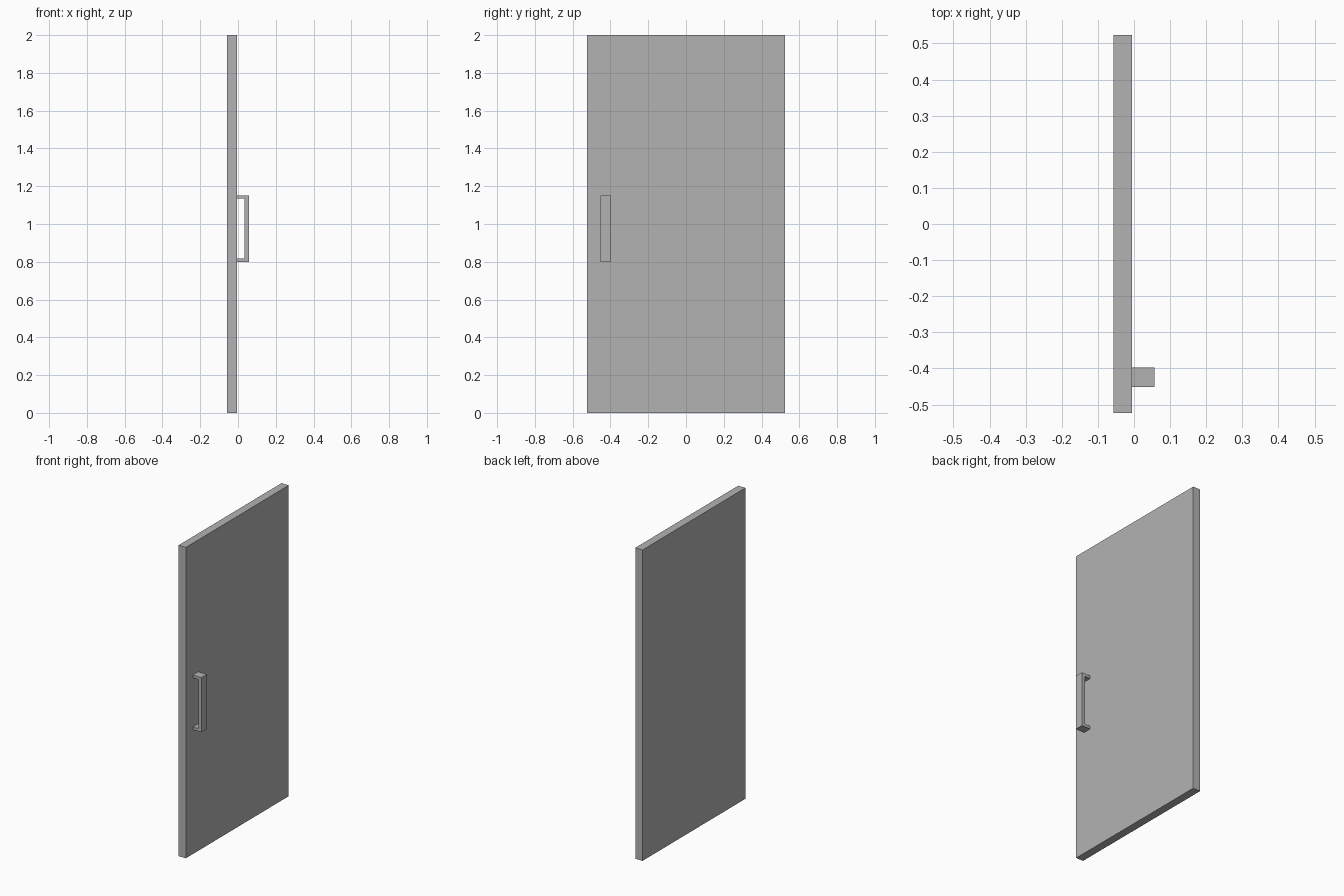
import bpy
import bmesh

cube = bpy.data.objects.get("Cube")
if cube:
    bpy.data.objects.remove(cube, do_unlink=True)

# One plain grey for the whole model
grey = bpy.data.materials.new("plain grey")
grey.use_nodes = True
colour = (0.45, 0.45, 0.45, 1.0)
grey.diffuse_color = colour
grey.node_tree.nodes["Principled BSDF"].inputs["Base Color"].default_value = colour


def extrude_profile(name, outline, y_front, y_back):
    """Extrude an outline in the x-z plane from y_front to y_back."""
    bm = bmesh.new()
    face = bm.faces.new([bm.verts.new((x, y_front, z)) for x, z in outline])
    result = bmesh.ops.extrude_face_region(bm, geom=[face])
    moved = [v for v in result["geom"] if isinstance(v, bmesh.types.BMVert)]
    bmesh.ops.translate(bm, verts=moved, vec=(0, y_back - y_front, 0))
    bmesh.ops.recalc_face_normals(bm, faces=bm.faces)
    mesh = bpy.data.meshes.new(name)
    bm.to_mesh(mesh)
    bm.free()
    mesh.materials.append(grey)
    obj = bpy.data.objects.new(name, mesh)
    bpy.context.collection.objects.link(obj)
    return obj


# Door slab
back, face_x = -0.057, -0.005
extrude_profile("door_panel",
                [(back, 0), (face_x, 0), (face_x, 2), (back, 2)],
                -0.523, 0.523)

# Bracket-shaped pull handle, standing off the door face
grip_in, grip_out = 0.035, 0.057
low, high, arm = 0.8, 1.152, 0.018
extrude_profile("pull_handle",
                [(face_x, low), (grip_out, low), (grip_out, high), (face_x, high),
                 (face_x, high - arm), (grip_in, high - arm),
                 (grip_in, low + arm), (face_x, low + arm)],
                -0.452, -0.397)
